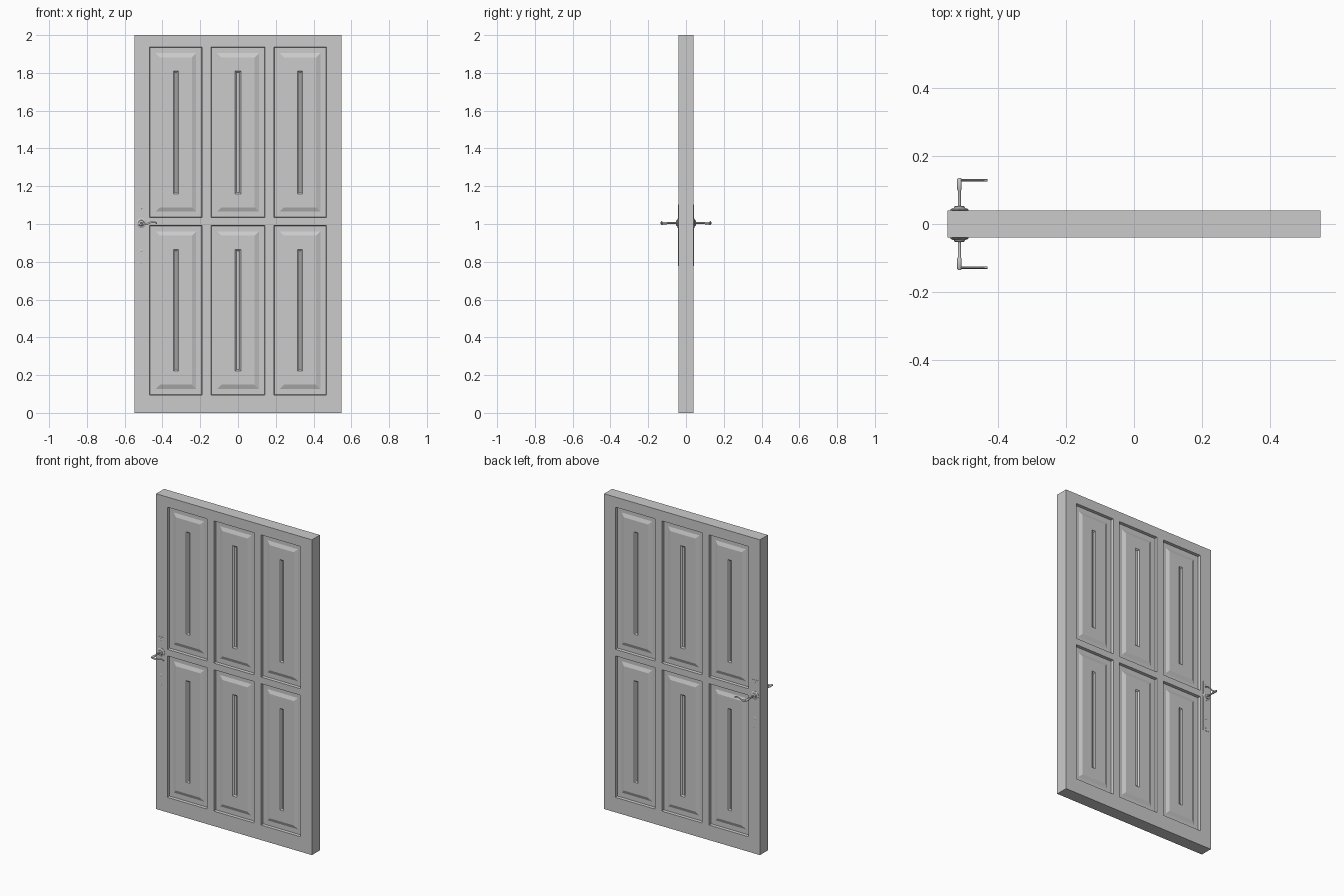
import bpy, bmesh, math
from mathutils import Matrix, Vector

if "Cube" in bpy.data.objects:
    bpy.data.objects.remove(bpy.data.objects["Cube"])

HX, T, H = 0.547, 0.04, 2.0      # half width, half thickness, height
KX, KZ = -0.512, 1.005           # handle axis


def finish(name, bm, smooth=False):
    me = bpy.data.meshes.new(name)
    bm.to_mesh(me)
    bm.free()
    ob = bpy.data.objects.new(name, me)
    bpy.context.collection.objects.link(ob)
    if smooth:
        bpy.ops.object.select_all(action='DESELECT')
        bpy.context.view_layer.objects.active = ob
        ob.select_set(True)
        bpy.ops.object.shade_smooth_by_angle(angle=math.radians(40))
    return ob


def mirror_y(ob):
    m = ob.modifiers.new("both_sides", 'MIRROR')
    m.use_axis = (False, True, False)
    return ob


def turned(name, profile, x, z, n=24):
    """Lathe (radius, distance from y=0) profile around a -y axis."""
    bm = bmesh.new()
    rings = [[bm.verts.new((x + r * math.cos(2 * math.pi * i / n), -d,
                            z + r * math.sin(2 * math.pi * i / n)))
              for i in range(n)] for r, d in profile]
    for a, b in zip(rings, rings[1:]):
        for i in range(n):
            j = (i + 1) % n
            bm.faces.new((a[i], a[j], b[j], b[i]))
    bm.faces.new(rings[0])
    bm.faces.new(rings[-1])
    bmesh.ops.recalc_face_normals(bm, faces=bm.faces)
    return mirror_y(finish(name, bm, True))


# Door leaf: front grid with stepped panels, extruded to the middle and mirrored
xs = [-HX, -0.468, -0.19, -0.142, 0.142, 0.19, 0.468, HX]
zs = [0, 0.095, 0.992, 1.034, 1.936, H]
bm = bmesh.new()
v = [[bm.verts.new((x, -T, z)) for x in xs] for z in zs]
panels = []
for j in range(len(zs) - 1):
    for i in range(len(xs) - 1):
        f = bm.faces.new((v[j][i], v[j][i + 1], v[j + 1][i + 1], v[j + 1][i]))
        if i % 2 and j % 2:
            panels.append(f)
border = [e for e in bm.edges if e.is_boundary]
# reveal, flat sinking, raised bevel, field, centre groove
for inset, depth in ((0.002, -0.018), (0.030, 0), (0.022, 0.009),
                     (0.072, 0), (0.008, -0.007)):
    bm.normal_update()
    bmesh.ops.inset_individual(bm, faces=panels, thickness=inset,
                               depth=depth, use_even_offset=True)
ext = bmesh.ops.extrude_edge_only(bm, edges=border)
for g in ext["geom"]:
    if isinstance(g, bmesh.types.BMVert):
        g.co.y = 0
bmesh.ops.recalc_face_normals(bm, faces=bm.faces)
mirror_y(finish("door_leaf", bm))

# Thin lock plate
bm = bmesh.new()
bmesh.ops.create_cube(bm, size=1, matrix=Matrix.Translation((KX, -T, 0.94))
                      @ Matrix.Diagonal((0.044, 0.003, 0.325, 1)))
mirror_y(finish("lock_plate", bm))

# Plate screws and key cylinder
for name, z, r in (("upper_screw", 1.085, 0.005), ("lower_screw", 0.795, 0.005),
                   ("key_cylinder", 0.86, 0.008)):
    turned(name, [(r, T), (r, T + 0.002), (r * 0.6, T + 0.0035)], KX, z, 16)

# Stepped rosette and handle neck
turned("rosette", [(0.026, T), (0.026, 0.043), (0.021, 0.046), (0.016, 0.047),
                   (0.014, 0.052), (0.008, 0.053)], KX, KZ)
turned("handle_neck", [(0.0045, T), (0.0045, 0.098), (0.0065, 0.102),
                       (0.0065, 0.132), (0.004, 0.135)], KX, KZ, 16)

# Wavy lever: flat oval section swept along a gentle S
bm = bmesh.new()
rings = []
N, S = 12, 10
for k in range(N + 1):
    t = k / N
    c = Vector((KX + 0.082 * t, -0.128, KZ - 0.006 * math.sin(2 * math.pi * t)))
    w = 0.0065 - 0.0025 * t
    rings.append([bm.verts.new(c + Vector((0, 0.0033 * math.cos(2 * math.pi * i / S),
                                           w * math.sin(2 * math.pi * i / S))))
                  for i in range(S)])
for a, b in zip(rings, rings[1:]):
    for i in range(S):
        bm.faces.new((a[i], a[(i + 1) % S], b[(i + 1) % S], b[i]))
bm.faces.new(rings[0])
bm.faces.new(rings[-1])
bmesh.ops.recalc_face_normals(bm, faces=bm.faces)
mirror_y(finish("handle_lever", bm, True))
